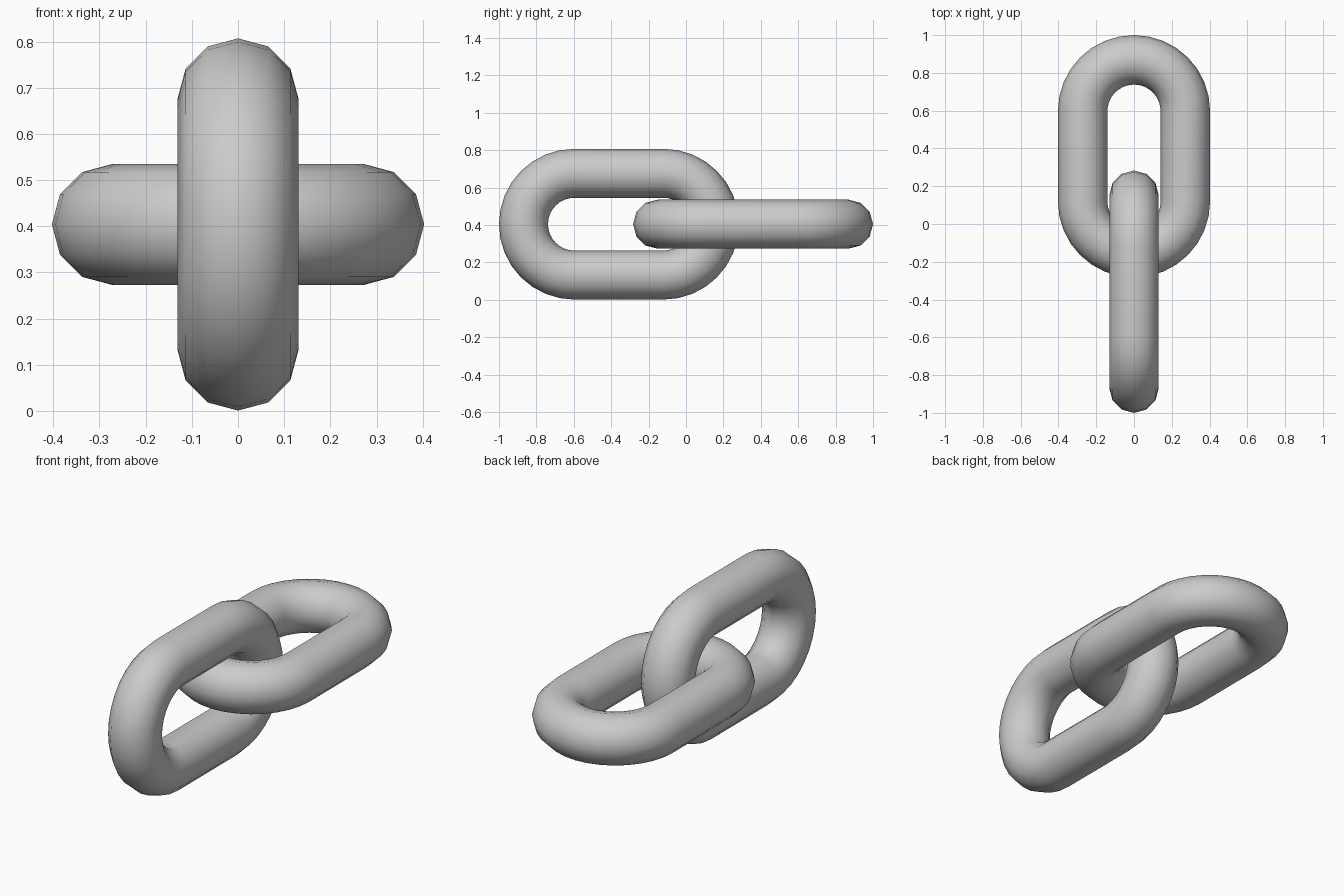
import bpy, bmesh, math
from mathutils import Vector

if "Cube" in bpy.data.objects:
    bpy.data.objects.remove(bpy.data.objects["Cube"])

R_TUBE = 0.131      # tube radius
R_BEND = 0.272      # centreline radius of the rounded ends
Y_FAR, Y_NEAR = 0.597, 0.12   # centres of the two rounded ends
Z_MID = 0.404
SIDES, ARC = 12, 16

steel = bpy.data.materials.new("steel_grey")
steel.diffuse_color = (0.6, 0.6, 0.6, 1)
steel.use_nodes = True
steel.node_tree.nodes["Principled BSDF"].inputs["Base Color"].default_value = steel.diffuse_color


def stadium_path():
    """Centreline points with outward directions, in (side, along) coordinates."""
    pts = []
    for centre, start in ((Y_FAR, 0), (Y_NEAR, math.pi)):
        for i in range(ARC + 1):
            a = start + math.pi * i / ARC
            d = Vector((math.cos(a), math.sin(a)))
            pts.append((Vector((0, centre)) + d * R_BEND, d))
    return pts


def make_link(name, place):
    """Sweep a 12-sided ring round the path; place maps (side, along, across)."""
    bm = bmesh.new()
    rings = []
    for p, d in stadium_path():
        ring = []
        for j in range(SIDES):
            t = 2 * math.pi * j / SIDES
            q = p + d * R_TUBE * math.cos(t)
            ring.append(bm.verts.new(place(q.x, q.y, R_TUBE * math.sin(t))))
        rings.append(ring)
    for i, a in enumerate(rings):
        b = rings[(i + 1) % len(rings)]
        for j in range(SIDES):
            k = (j + 1) % SIDES
            bm.faces.new((a[j], b[j], b[k], a[k]))
    bmesh.ops.recalc_face_normals(bm, faces=bm.faces)
    for f in bm.faces:
        f.smooth = True
    mesh = bpy.data.meshes.new(name)
    bm.to_mesh(mesh)
    bm.free()
    mesh.materials.append(steel)
    obj = bpy.data.objects.new(name, mesh)
    bpy.context.collection.objects.link(obj)


# flat link at the back, upright link at the front
make_link("flat_link", lambda s, y, c: (s, y, Z_MID + c))
make_link("upright_link", lambda s, y, c: (c, -y, Z_MID + s))
